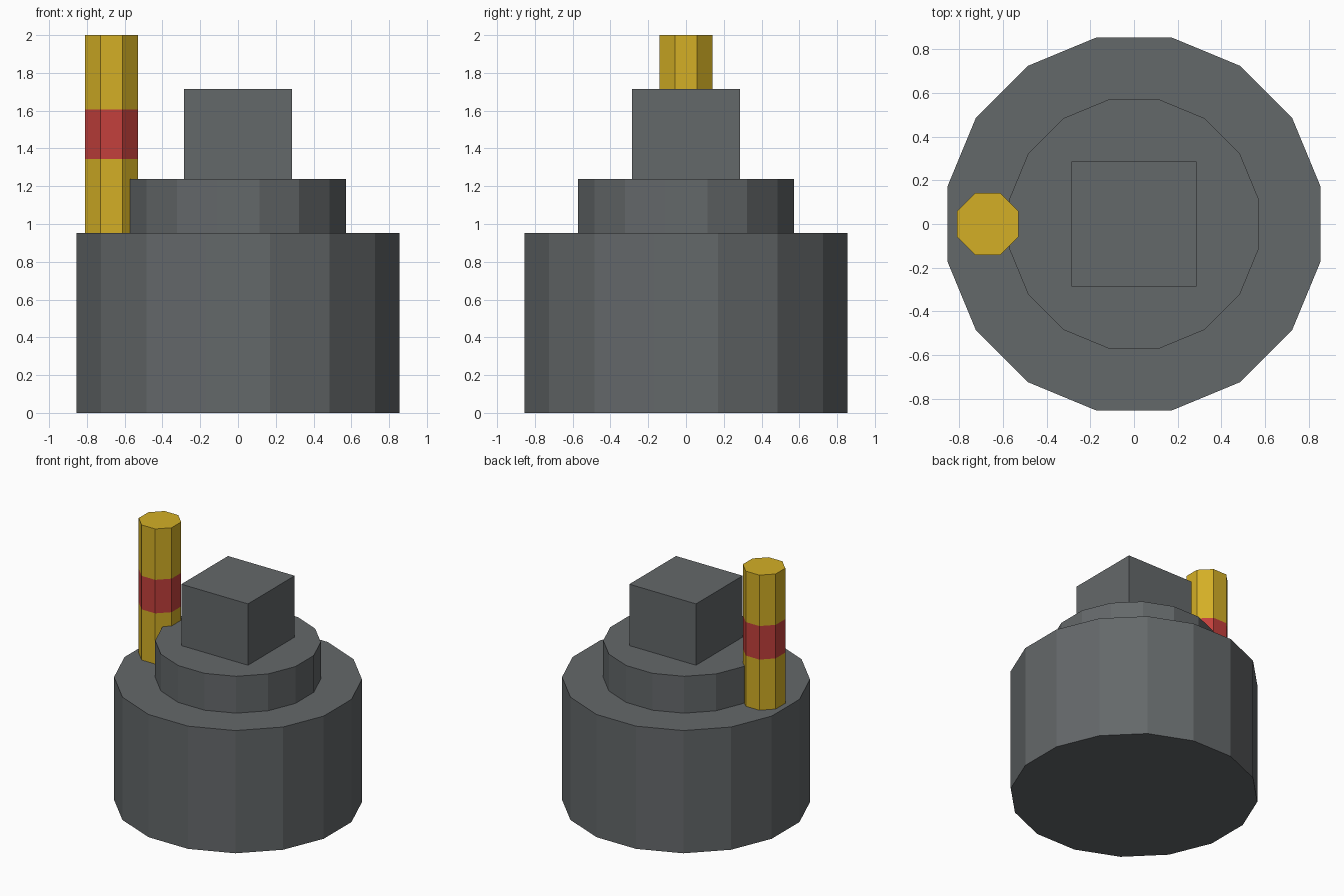
import bpy
import bmesh
from math import pi, cos, sin

cube = bpy.data.objects.get("Cube")
if cube:
    bpy.data.objects.remove(cube, do_unlink=True)


def make_material(name, rgb):
    mat = bpy.data.materials.new(name)
    mat.use_nodes = True
    mat.diffuse_color = (*rgb, 1)
    mat.node_tree.nodes["Principled BSDF"].inputs["Base Color"].default_value = (*rgb, 1)
    return mat


grey = make_material("slate grey", (0.127, 0.138, 0.144))
yellow = make_material("mustard yellow", (0.658, 0.429, 0.019))
red = make_material("brick red", (0.546, 0.051, 0.045))


def prism(name, sides, apothem, heights, materials, x=0):
    """Upright prism with flats facing the axes; one material per height band."""
    bm = bmesh.new()
    radius = apothem / cos(pi / sides)
    angles = [2 * pi * (i + 0.5) / sides for i in range(sides)]
    rings = [[bm.verts.new((x + radius * cos(a), radius * sin(a), z)) for a in angles]
             for z in heights]
    for low, high, slot in zip(rings, rings[1:], range(len(materials))):
        for i in range(sides):
            j = (i + 1) % sides
            bm.faces.new((low[i], low[j], high[j], high[i])).material_index = slot
    bm.faces.new(rings[0][::-1])
    bm.faces.new(rings[-1]).material_index = len(materials) - 1
    mesh = bpy.data.meshes.new(name)
    bm.to_mesh(mesh)
    bm.free()
    for mat in materials:
        mesh.materials.append(mat)
    obj = bpy.data.objects.new(name, mesh)
    bpy.context.collection.objects.link(obj)
    return obj


# Stacked grey body
prism("base_drum", 16, 0.855, (0, 0.952), [grey])
prism("upper_drum", 16, 0.571, (0.952, 1.238), [grey])
prism("top_block", 4, 0.286, (1.238, 1.714), [grey])

# Banded post on the model's right
prism("banded_post", 8, 0.141, (0.952, 1.345, 1.605, 2.0), [yellow, red, yellow], x=-0.67)
